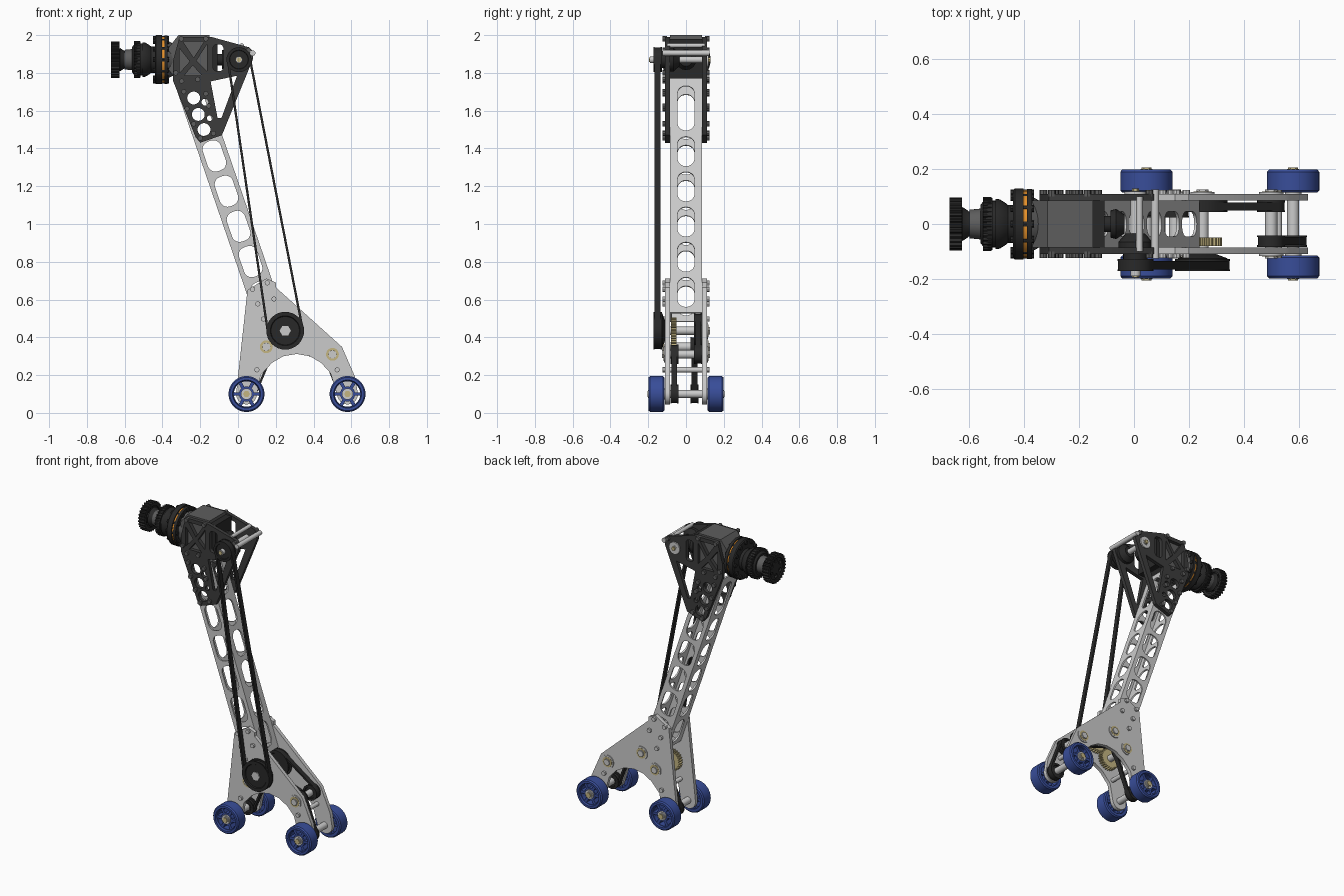
import bpy, bmesh
from math import pi, cos, sin, acos, atan2, hypot, radians
from mathutils import Matrix

if "Cube" in bpy.data.objects:
    bpy.data.objects.remove(bpy.data.objects["Cube"])

T, R = Matrix.Translation, Matrix.Rotation


def mat(name, *c):
    m = bpy.data.materials.new(name)
    m.diffuse_color = (*c, 1)
    m.use_nodes = True
    m.node_tree.nodes["Principled BSDF"].inputs["Base Color"].default_value = m.diffuse_color
    return m


BLACK = mat("black", .022, .022, .022)
DARK = mat("dark_grey", .045, .045, .045)
MID = mat("mid_grey", .11, .11, .11)
BLUE = mat("blue", .04, .075, .32)
GOLD = mat("brass", .55, .46, .22)
ORANGE = mat("orange", .8, .28, .02)


def finish(name, mesh, matrix, m=None):
    bm = bmesh.new()
    bm.from_mesh(mesh)
    bmesh.ops.remove_doubles(bm, verts=bm.verts, dist=1e-5)
    bmesh.ops.recalc_face_normals(bm, faces=bm.faces)
    bm.to_mesh(mesh)
    bm.free()
    mesh.shade_smooth()
    mesh.set_sharp_from_angle(angle=radians(35))
    mesh.materials.clear()
    if m:
        mesh.materials.append(m)
    o = bpy.data.objects.new(name, mesh)
    o.matrix_world = matrix
    bpy.context.collection.objects.link(o)
    return o


def sheet(name, loops, matrix, thick, m=None):
    """Flat plate: first loop is the outline, the others are holes."""
    cu = bpy.data.curves.new(name, 'CURVE')
    cu.dimensions, cu.fill_mode, cu.extrude = '2D', 'BOTH', thick / 2
    for pts in loops:
        s = cu.splines.new('POLY')
        s.points.add(len(pts) - 1)
        for p, q in zip(s.points, pts):
            p.co = (*q, 0, 1)
        s.use_cyclic_u = True
    tmp = bpy.data.objects.new(name + "_curve", cu)
    bpy.context.collection.objects.link(tmp)
    dg = bpy.context.evaluated_depsgraph_get()
    mesh = bpy.data.meshes.new_from_object(tmp.evaluated_get(dg))
    bpy.data.objects.remove(tmp)
    return finish(name, mesh, matrix, m)


def xz(name, loops, y, thick, m=None):
    return sheet(name, loops, T((0, y, 0)) @ R(pi / 2, 4, 'X'), thick, m)


def lathe(name, prof, matrix, m=None, n=32):
    """Profile of (distance along axis, radius)."""
    bm = bmesh.new()
    rings = [[bm.verts.new((r * cos(2 * pi * i / n), r * sin(2 * pi * i / n), a)) for i in range(n)]
             for a, r in prof]
    for p, q in zip(rings, rings[1:]):
        for i in range(n):
            bm.faces.new((p[i], p[i - 1], q[i - 1], q[i]))
    if prof[0] != prof[-1]:
        bm.faces.new(rings[0])
        bm.faces.new(rings[-1])
    mesh = bpy.data.meshes.new(name)
    bm.to_mesh(mesh)
    bm.free()
    return finish(name, mesh, matrix, m)


def turn_y(name, c, prof, m=None, n=32):
    return lathe(name, prof, T((c[0], 0, c[1])) @ R(-pi / 2, 4, 'X'), m, n)


def turn_x(name, prof, m=None, n=32):
    return lathe(name, prof, T((0, 0, 1.87)) @ R(pi / 2, 4, 'Y'), m, n)


def rod(name, c, y0, y1, r, m=None, n=20):
    return turn_y(name, c, [(y0, r), (y1, r)], m, n)


def arc(c, r, a0, a1, n=12):
    return [(c[0] + r * cos(radians(a0 + (a1 - a0) * i / n)),
             c[1] + r * sin(radians(a0 + (a1 - a0) * i / n))) for i in range(n + 1)]


def circle(c, r, n=24):
    return arc(c, r, 0, 360, n)[:-1]


def rrect(cx, cy, w, h, r):
    w, h = w / 2 - r, h / 2 - r
    return [p for k, (sx, sy) in enumerate([(1, 1), (-1, 1), (-1, -1), (1, -1)])
            for p in arc((cx + sx * w, cy + sy * h), r, 90 * k, 90 * k + 90, 5)]


def teeth(c, r, n, d):
    return [(c[0] + q * cos(2 * pi * (i + f) / n), c[1] + q * sin(2 * pi * (i + f) / n))
            for i in range(n) for f, q in ((0, r - d), (.2, r), (.5, r), (.7, r - d))]


def hull(c1, r1, c2, r2):
    dx, dy = c2[0] - c1[0], c2[1] - c1[1]
    f, a = atan2(dy, dx) * 180 / pi, acos((r1 - r2) / hypot(dx, dy)) * 180 / pi
    return arc(c1, r1, f + a, f - a + 360, 20) + arc(c2, r2, f - a, f + a, 20)


def pulley(name, c, y, w, r):
    turn_y(name, c, [(y - w / 2, r * .45), (y - w / 2, r * .8), (y - w / 2 - .006, r * .84), (y - w / 2 - .006, r + .006),
                     (y - w / 2, r + .006), (y - w / 2, r - .006), (y + w / 2, r - .006), (y + w / 2, r + .006),
                     (y + w / 2 + .006, r + .006), (y + w / 2 + .006, r * .84), (y + w / 2, r * .8), (y + w / 2, r * .45)], BLACK)


def belt(name, c1, r1, c2, r2, y, w):
    xz(name, [hull(c1, r1 + .004, c2, r2 + .004), hull(c1, r1 - .008, c2, r2 - .008)], y, w, BLACK)
    pulley(name + "_pulley_a", c1, y, w, r1)
    pulley(name + "_pulley_b", c2, y, w, r2)


W1, W2, IN, IDL, OUT, TOP = (.045, .1), (.58, .1), (.25, .435), (.15, .35), (.5, .31), (.005, 1.87)

# Wheels with six spokes, hubs and axles
for k, c in enumerate((W1, W2)):
    for s in (-1, 1):
        turn_y("wheel_tyre", c, [(s * a, r) for a, r in [(.115, .07), (.115, .088), (.122, .095), (.19, .095),
                                                        (.198, .088), (.198, .074), (.18, .069), (.115, .07)]], BLUE, 48)
        holes = [arc(c, .067, 60 * i + 8, 60 * i + 52, 6) + arc(c, .04, 60 * i + 48, 60 * i + 12, 4) for i in range(6)]
        xz("wheel_spokes", [circle(c, .072, 36)] + holes, s * .155, .06, BLUE)
        rod("wheel_hub", c, s * .11, s * .195, .03, None, 24)
        rod("wheel_nut", c, s * .195, s * .205, .018, GOLD, 6)
    rod("wheel_axle", c, -.2, .2, .022)

# Lower side plates
low = ([(.05, .65), (.15, .712), (.2, .69), (.2, .665), (.55, .35), (.62, .19)] + arc(W2, .055, 20, -160)
       + [(.49, .21), (.44, .265), (.38, .3), (.31, .312), (.24, .3), (.18, .265), (.12, .2)]
       + arc(W1, .055, -5, -190))
for s in (-1, 1):
    xz("lower_plate", [low], s * .098, .024)
    for c in (IDL, OUT, IN):
        turn_y("bearing_flange", c, [(s * .1, .044), (s * .116, .044), (s * .116, .026), (s * .113, .026)], None)
        rod("bearing_ring", c, s * .11, s * .118, .034, GOLD)
        rod("shaft_nut", c, s * .11, s * .126, .022, None, 6)
for c in ((.1, .228), (.525, .228)):
    rod("lower_standoff", c, -.1, .1, .014)

# Hollow arm tube: four slotted walls
arm = T((-.264, 0, 1.764)) @ R(radians(-18.97), 4, 'Y')
L = 1.33
slots = [(.185, .25)] + [(.427 + .197 * k, .165) for k in range(5)]
for s in (-1, 1):
    for name, w, off, turn in (("arm_wall", .15, (0, s * .08, 0), 0), ("arm_edge_wall", .15, (s * .07, 0, 0), pi / 2)):
        loops = [[(-w / 2, 0), (w / 2, 0), (w / 2, -L), (-w / 2, -L)]]
        loops += [rrect(0, -d, .1 if turn == 0 else .09, h, .042) for d, h in slots]
        sheet(name, loops, arm @ T(off) @ R(turn, 4, 'Z') @ R(pi / 2, 4, 'X'), .01)

# Upper dark gusset plates with triangular and round lightening holes
gus = [(-.31, 1.99), (-.14, 1.99), (.06, 1.935), (.082, 1.91), (.078, 1.87), (-.085, 1.47), (-.2, 1.43),
       (-.225, 1.46), (-.345, 1.76), (-.345, 1.86)]
cut = [[(-.29, 1.965), (-.18, 1.965), (-.235, 1.88)], [(-.31, 1.93), (-.255, 1.86), (-.31, 1.8)],
       [(-.165, 1.95), (-.165, 1.81), (-.22, 1.865)], [(-.285, 1.785), (-.19, 1.785), (-.24, 1.84)],
       rrect(-.105, 1.88, .055, .14, .02), [(-.145, 1.755), (-.005, 1.785), (-.088, 1.56), (-.108, 1.56)]]
cut += [circle(c, .034) for c in ((-.235, 1.667), (-.21, 1.58), (-.18, 1.5))]
cut += [circle((-.175, 1.645), .018), circle((-.15, 1.56), .015)]
for s in (-1, 1):
    xz("upper_gusset", [gus] + cut, s * .098, .024, DARK)
rod("upper_standoff", (.077, 1.905), -.125, .125, .015)
rod("upper_spacer", (.02, 1.945), -.1, .1, .012)

# Bolts on both sides
bolts = [(.077, .655), (.155, .688), (.105, .577), (.19, .603), (.135, .497), (.1, .228), (.525, .228),
         (-.298, 1.757), (-.213, 1.766), (-.287, 1.7), (-.17, 1.69), (-.27, 1.61), (-.155, 1.625), (-.235, 1.53),
         (-.13, 1.48), (-.2, 1.455), (-.3, 1.98), (-.17, 1.98), (.055, 1.92), (-.33, 1.8)]
for c in bolts:
    for s in (-1, 1):
        rod("bolt", c, s * .1, s * .124, .014, MID if c[1] > 1 else None, 8)

# Gearbox housing and its face plate
xz("gearbox_housing", [[(-.315, 2), (-.15, 2), (-.15, 1.77), (-.33, 1.77), (-.37, 1.82), (-.37, 1.93)]], 0, .17, MID)
xz("gearbox_face", [[(-.15, 1.98), (-.108, 1.98), (-.108, 1.77), (-.15, 1.77)]], 0, .17, BLACK)

# Motor stack along x
turn_x("motor_body", [(-.66, .03), (-.66, .05), (-.63, .05), (-.625, .062), (-.6, .045), (-.585, .045), (-.585, .05), (-.56, .05),
                      (-.56, .068), (-.545, .088), (-.53, .095), (-.515, .095), (-.515, .085), (-.505, .085),
                      (-.505, .092), (-.49, .09), (-.47, .078), (-.46, .07), (-.36, .07)], BLACK)
turn_x("motor_shaft_sleeve", [(-.6, .052), (-.56, .056)], MID)
face = T((-.65, 0, 1.87)) @ R(pi / 2, 4, 'Y')
sheet("motor_end_ring", [teeth((0, 0), .096, 28, .01), circle((0, 0), .07)], face, .045, BLACK)
sheet("motor_end_spokes", [circle((0, 0), .075)] + [circle((.05 * cos(k * pi / 3), .05 * sin(k * pi / 3)), .014, 12)
                                                   for k in range(6)], face, .03, BLACK)
sheet("motor_fins", [teeth((0, 0), .098, 32, .008)], T((-.535, 0, 1.87)) @ R(pi / 2, 4, 'Y'), .03, BLACK)
turn_x("clutch_ring", [(-.44, .1), (-.44, .125), (-.434, .13), (-.402, .13), (-.402, .1)], BLACK, 40)
turn_x("clutch_orange_ring", [(-.402, .122), (-.39, .122)], ORANGE, 40)
turn_x("mount_ring", [(-.39, .128), (-.372, .128)], BLACK, 40)
turn_x("mount_boss", [(-.372, .1), (-.345, .085)], MID)
for k in range(12):
    a = 2 * pi * k / 12
    lathe("ring_bolt", [(-.45, .013), (-.365, .013)],
          T((0, .112 * cos(a), 1.87 + .112 * sin(a))) @ R(pi / 2, 4, 'Y'), BLACK, 8)

# Bevel gears turning the drive onto the cross shaft
turn_x("bevel_drive", [(-.108, .03), (-.085, .03), (-.085, .05), (-.065, .055), (-.035, .035), (-.035, .02)], BLACK, 16)
turn_y("bevel_driven", TOP, [(-.09, .03), (-.085, .062), (-.065, .062), (-.035, .035), (-.035, .02)], BLACK, 16)
rod("cross_shaft", TOP, -.19, .12, .018)
rod("cross_bearing", TOP, .09, .118, .04)
rod("cross_nut", TOP, -.195, .13, .013, GOLD, 6)

# Main belt down the front, then the inner belts to the wheels
belt("main_belt", TOP, .06, IN, .094, -.15, .032)
turn_y("main_pulley_web", IN, [(-.16, .03), (-.16, .05), (-.15, .06), (-.15, .09), (-.125, .09), (-.11, .05)], BLACK)
turn_y("main_pulley_hub", IN, [(-.172, .014), (-.172, .03), (-.1, .03)], None, 6)
rod("top_pulley_core", TOP, -.165, -.11, .045, BLACK)
belt("transfer_belt", IN, .085, OUT, .045, .064, .03)
belt("right_wheel_belt", OUT, .045, W2, .045, -.062, .03)
belt("left_wheel_belt", IDL, .045, W1, .045, .045, .03)
for c in (IN, IDL, OUT):
    rod("inner_shaft", c, -.12, .12, .022)
for c in (OUT, W2, IDL, W1):
    rod("pulley_core", c, -.078 if c[0] > .3 else .028, -.046 if c[0] > .3 else .062, .03, BLACK)
rod("transfer_core", IN, .052, .076, .075, BLACK)
rod("transfer_small_core", OUT, .052, .076, .035, BLACK)

# Reversing brass gears
for c in (IN, IDL):
    xz("brass_gear", [teeth(c, .07, 26, .01)], -.065, .03, GOLD)
